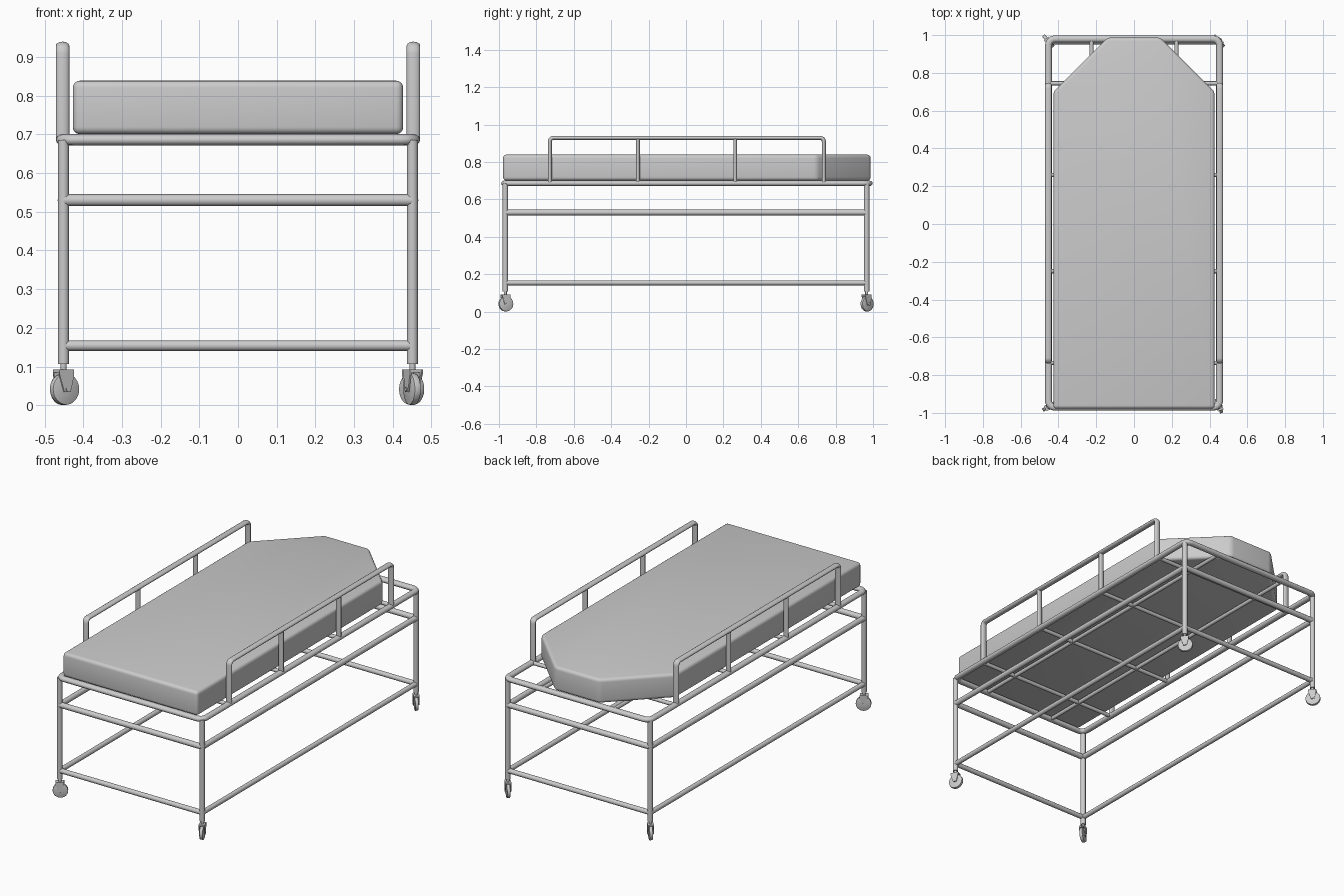
import bpy, bmesh, math
from mathutils import Vector, Matrix

if "Cube" in bpy.data.objects:
    bpy.data.objects.remove(bpy.data.objects["Cube"])


def tube(name, pts, r, cyclic=False, bend=0.0, loc=(0, 0, 0), scale=(1, 1, 1)):
    """Round tube along a path, inner corners filleted by `bend`."""
    pts = [Vector(p) for p in pts]
    path = []
    n = len(pts)
    for i, p in enumerate(pts):
        if bend and (cyclic or 0 < i < n - 1):
            a = p + (pts[i - 1] - p).normalized() * bend
            b = p + (pts[(i + 1) % n] - p).normalized() * bend
            c = a + b - p
            for k in range(7):
                t = k / 6 * math.pi / 2
                path.append(c + (a - c) * math.cos(t) + (b - c) * math.sin(t))
        else:
            path.append(p)
    cu = bpy.data.curves.new(name, 'CURVE')
    cu.dimensions = '3D'
    cu.bevel_depth = r
    cu.bevel_resolution = 4
    cu.use_fill_caps = True
    sp = cu.splines.new('POLY')
    sp.points.add(len(path) - 1)
    for q, p in zip(sp.points, path):
        q.co = (*p, 1)
    sp.use_cyclic_u = cyclic
    ob = bpy.data.objects.new(name, cu)
    ob.location, ob.scale = loc, scale
    bpy.context.collection.objects.link(ob)
    finish(ob)
    return ob


def finish(ob):
    bpy.ops.object.select_all(action='DESELECT')
    ob.select_set(True)
    bpy.context.view_layer.objects.active = ob
    if ob.type == 'CURVE':
        bpy.ops.object.convert(target='MESH')
    bpy.ops.object.shade_smooth_by_angle(angle=math.radians(40))


def prism(name, outline, depth, axis_matrix, bevel=0.0, segs=3):
    """Extrude a 2D outline along local z by depth."""
    bm = bmesh.new()
    f = bm.faces.new([bm.verts.new((x, y, 0)) for x, y in outline])
    ext = bmesh.ops.extrude_face_region(bm, geom=[f])
    bmesh.ops.translate(bm, vec=(0, 0, depth),
                        verts=[v for v in ext['geom'] if isinstance(v, bmesh.types.BMVert)])
    bmesh.ops.recalc_face_normals(bm, faces=bm.faces)
    if bevel:
        bmesh.ops.bevel(bm, geom=bm.edges[:], offset=bevel, segments=segs,
                        profile=0.5, affect='EDGES')
    me = bpy.data.meshes.new(name)
    bm.to_mesh(me)
    bm.free()
    ob = bpy.data.objects.new(name, me)
    ob.matrix_world = axis_matrix
    bpy.context.collection.objects.link(ob)
    finish(ob)
    return ob


def circle(r, n=32):
    return [(r * math.cos(2 * math.pi * i / n), r * math.sin(2 * math.pi * i / n)) for i in range(n)]


# Mattress with clipped head corners
prism('mattress', [(-.427, -.978), (.427, -.978), (.427, .7), (.14, .987), (-.14, .987), (-.427, .7)],
      .138, Matrix.Translation((0, 0, .701)), .018, 4)

# Top perimeter frame
FX, FY, FZ = .453, .975, .686
tube('top_frame', [(-FX, -FY, 0), (FX, -FY, 0), (FX, FY, 0), (-FX, FY, 0)], .018,
     True, .035, (0, .005, FZ), (1, 1, .82))

# Mattress support grid
for y in (-.735, -.25, .26, .745):
    tube('support_cross_bar', [(-FX, y, FZ), (FX, y, FZ)], .011)
for x in (-.225, .225):
    tube('support_long_bar', [(x, -FY, FZ), (x, FY, FZ)], .011)

# Side guard rails
for s in (-1, 1):
    tube('guard_rail', [(0, -.728, FZ), (0, -.728, .929), (0, .737, .929), (0, .737, FZ)],
         .011, False, .02, (s * .4535, 0, 0), (1.6, 1, 1))
    for y in (-.257, .263):
        tube('guard_rail_post', [(0, y, FZ), (0, y, .929)], .01, loc=(s * .4535, 0, 0), scale=(1.5, 1, 1))

# Legs and the two rings of stretchers
LX, LY = .451, .966
for sx in (-1, 1):
    for sy in (-1, 1):
        tube('leg', [(sx * LX, sy * LY, .107), (sx * LX, sy * LY, FZ)], .0145)
for z, r, label in ((.53, .0155, 'middle'), (.154, .0135, 'lower')):
    for s in (-1, 1):
        tube(label + '_side_stretcher', [(s * LX, -LY, z), (s * LX, LY, z)], r)
        tube(label + '_end_stretcher', [(-LX, s * LY, z), (LX, s * LY, z)], r)

# Swivel casters, each turned to its own angle (axle direction in degrees)
for sx, sy, deg in ((-1, -1, -58), (1, -1, 22), (1, 1, 42), (-1, 1, 42)):
    base = (Matrix.Translation((sx * LX, sy * LY, 0)) @ Matrix.Rotation(math.radians(deg), 4, 'Z'))
    # local frame: x = rolling direction, y = up, z = axle
    side = base @ Matrix(((0, 0, 1, 0), (1, 0, 0, 0), (0, 1, 0, 0), (0, 0, 0, 1)))
    prism('caster_wheel', circle(.0405), .018, side @ Matrix.Translation((.003, .0415, -.009)), .003, 2)
    prism('caster_axle', circle(.006, 16), .036, side @ Matrix.Translation((.003, .0415, -.018)))
    for z in (-.016, .012):
        prism('caster_fork_plate', [(-.007, .034), (.012, .034), (.022, .075), (.022, .092),
                                    (-.022, .092), (-.022, .08)],
              .004, side @ Matrix.Translation((0, 0, z)))
    prism('caster_fork_top', [(-.022, .084), (.022, .084), (.022, .092), (-.022, .092)],
          .032, side @ Matrix.Translation((0, 0, -.016)))
    prism('caster_stem', circle(.008, 16), .025, base @ Matrix.Translation((0, 0, .088)))
